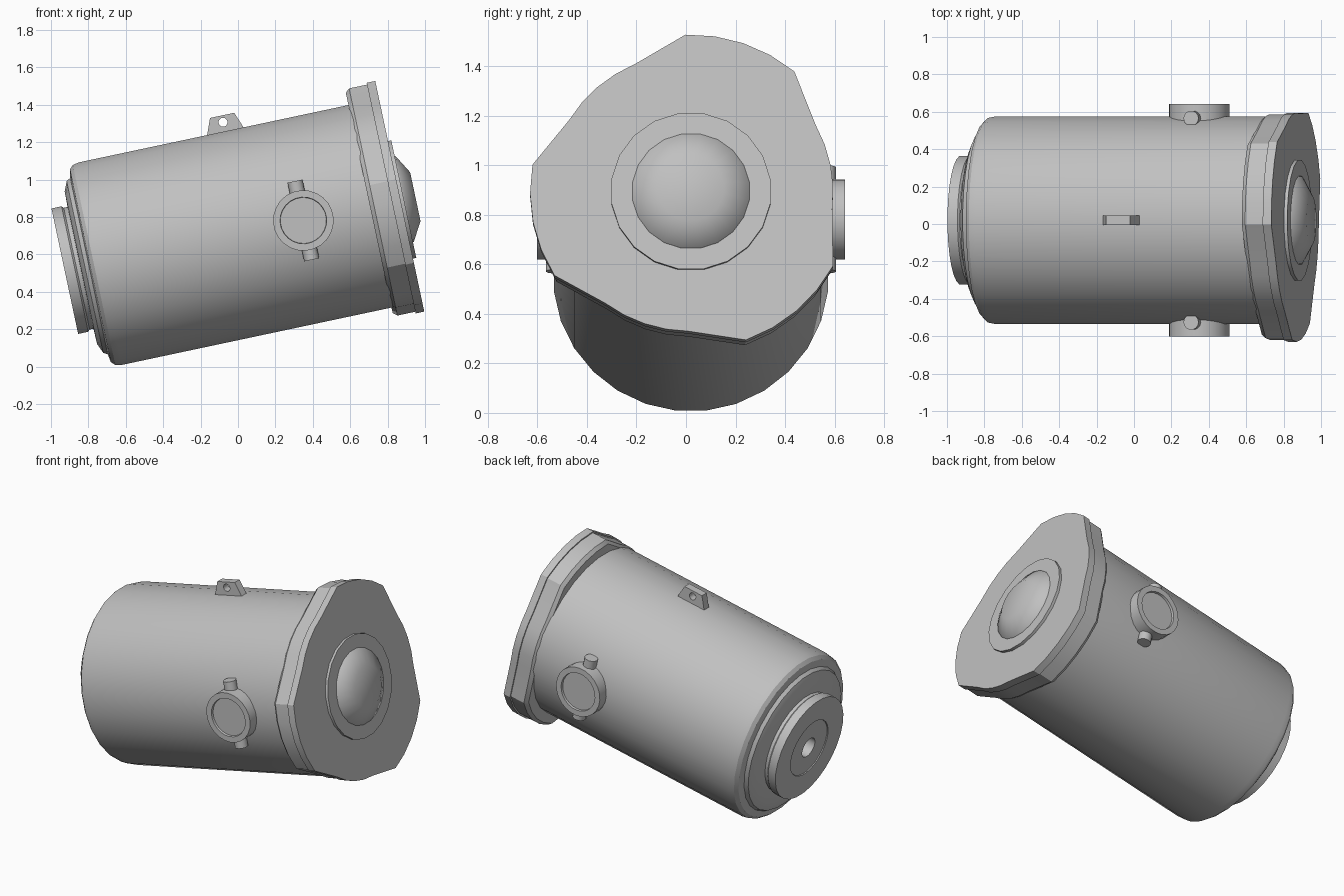
import bpy, bmesh, math
from mathutils import Vector, Matrix

cube = bpy.data.objects.get("Cube")
if cube:
    bpy.data.objects.remove(cube, do_unlink=True)

grey = bpy.data.materials.new("plain_grey")
grey.use_nodes = True
grey.diffuse_color = (0.53, 0.53, 0.53, 1)
grey.node_tree.nodes["Principled BSDF"].inputs["Base Color"].default_value = (0.53, 0.53, 0.53, 1)

# Everything is modelled along local X, then tilted as a whole
TILT = Matrix.Translation((-0.1435, 0.02, 0.677)) @ Matrix.Rotation(math.radians(-12), 4, 'Y')


def finish(name, bm, angle=30):
    bmesh.ops.remove_doubles(bm, verts=bm.verts, dist=1e-5)
    bmesh.ops.recalc_face_normals(bm, faces=bm.faces)
    mesh = bpy.data.meshes.new(name)
    bm.to_mesh(mesh)
    bm.free()
    mesh.materials.append(grey)
    ob = bpy.data.objects.new(name, mesh)
    bpy.context.collection.objects.link(ob)
    ob.matrix_world = TILT
    bpy.ops.object.select_all(action='DESELECT')
    ob.select_set(True)
    bpy.context.view_layer.objects.active = ob
    bpy.ops.object.shade_smooth_by_angle(angle=math.radians(angle))
    return ob


def loft(name, sections, place=Matrix(), angle=30):
    """Skin a list of equal point rings and cap both ends."""
    bm = bmesh.new()
    rings = [[bm.verts.new(place @ Vector(p)) for p in s] for s in sections]
    n = len(rings[0])
    for a, b in zip(rings, rings[1:]):
        for i in range(n):
            bm.faces.new((a[i], a[(i + 1) % n], b[(i + 1) % n], b[i]))
    bm.faces.new(rings[0])
    bm.faces.new(rings[-1])
    return finish(name, bm, angle)


def lathe(name, profile, sides, place=Matrix(), angle=30):
    """Turn (axial position, radius) pairs around local X."""
    turn = [2 * math.pi * (i + 0.5) / sides for i in range(sides)]
    return loft(name, [[(x, r * math.cos(t), r * math.sin(t)) for t in turn]
                       for x, r in profile], place, angle)


# Main barrel with stepped rear end
lathe("barrel", [(0.88, 0.557), (-0.605, 0.557), (-0.64, 0.55), (-0.66, 0.53),
                 (-0.668, 0.485), (-0.69, 0.472), (-0.712, 0.42), (-0.715, 0.3)], 28)

# Rear hub with a shallow inner face and a centre bore
lathe("rear_hub", [(-0.70, 0.335), (-0.735, 0.335), (-0.745, 0.345), (-0.80, 0.345),
                   (-0.80, 0.19), (-0.794, 0.188), (-0.794, 0.065), (-0.71, 0.065)], 28)

# Three-lobed outline shared by the flange and its cover plate
outline = []
for k in range(3):
    for start, stop, r in ((50, 92, 0.65), (113, 149, 0.575)):
        for i in range(5):
            t = math.radians(start + (stop - start) * i / 4 + 120 * k)
            outline.append((r * math.cos(t), r * math.sin(t)))


def lobed(x, s):
    return [(x, y * s, z * s) for y, z in outline]


loft("flange", [lobed(0.868, 0.955), lobed(0.89, 0.985), lobed(0.99, 0.985)])
loft("cover_plate", [lobed(0.988, 1.0), lobed(1.035, 1.0)])

# Round cap on the cover, with a blunt cone
lathe("front_cap", [(1.03, 0.325), (1.053, 0.325), (1.053, 0.235)], 20)
lathe("front_cone", [(1.05, 0.24), (1.058, 0.237), (1.116, 0.135)], 20, angle=40)

# Side ports with a round stub above and below
for side, label in ((-1, "right"), (1, "left")):
    spin = Matrix.Translation((0.504, 0, 0)) @ Matrix.Rotation(side * math.pi / 2, 4, 'Z')
    lathe(label + "_port", [(0.45, 0.162), (0.622, 0.162), (0.622, 0.125),
                            (0.607, 0.123)], 24, spin)
    for up, spot in ((1, "upper"), (-1, "lower")):
        stand = (Matrix.Translation((0.504, side * 0.545, 0))
                 @ Matrix.Rotation(-up * math.pi / 2, 4, 'Y'))
        lathe(f"{label}_{spot}_stub", [(0.1, 0.041), (0.215, 0.041)], 14, stand)

# Lifting lug on top, with a drilled eye
bm = bmesh.new()
shape = [(0.09, 0.54), (0.13, 0.64), (0.262, 0.64), (0.3, 0.54)]
eye = [(0.193 + 0.024 * math.cos(i * math.pi / 8), 0.603 + 0.024 * math.sin(i * math.pi / 8))
       for i in range(16)]
edges = []
for loop in (shape, eye):
    vs = [bm.verts.new((x, -0.025, z)) for x, z in loop]
    edges += [bm.edges.new((vs[i - 1], vs[i])) for i in range(len(vs))]
bmesh.ops.triangle_fill(bm, edges=edges, use_beauty=True)
new = bmesh.ops.extrude_face_region(bm, geom=bm.faces[:], use_keep_orig=True)["geom"]
bmesh.ops.translate(bm, vec=(0, 0.05, 0), verts=[v for v in new if isinstance(v, bmesh.types.BMVert)])
finish("lifting_lug", bm)
